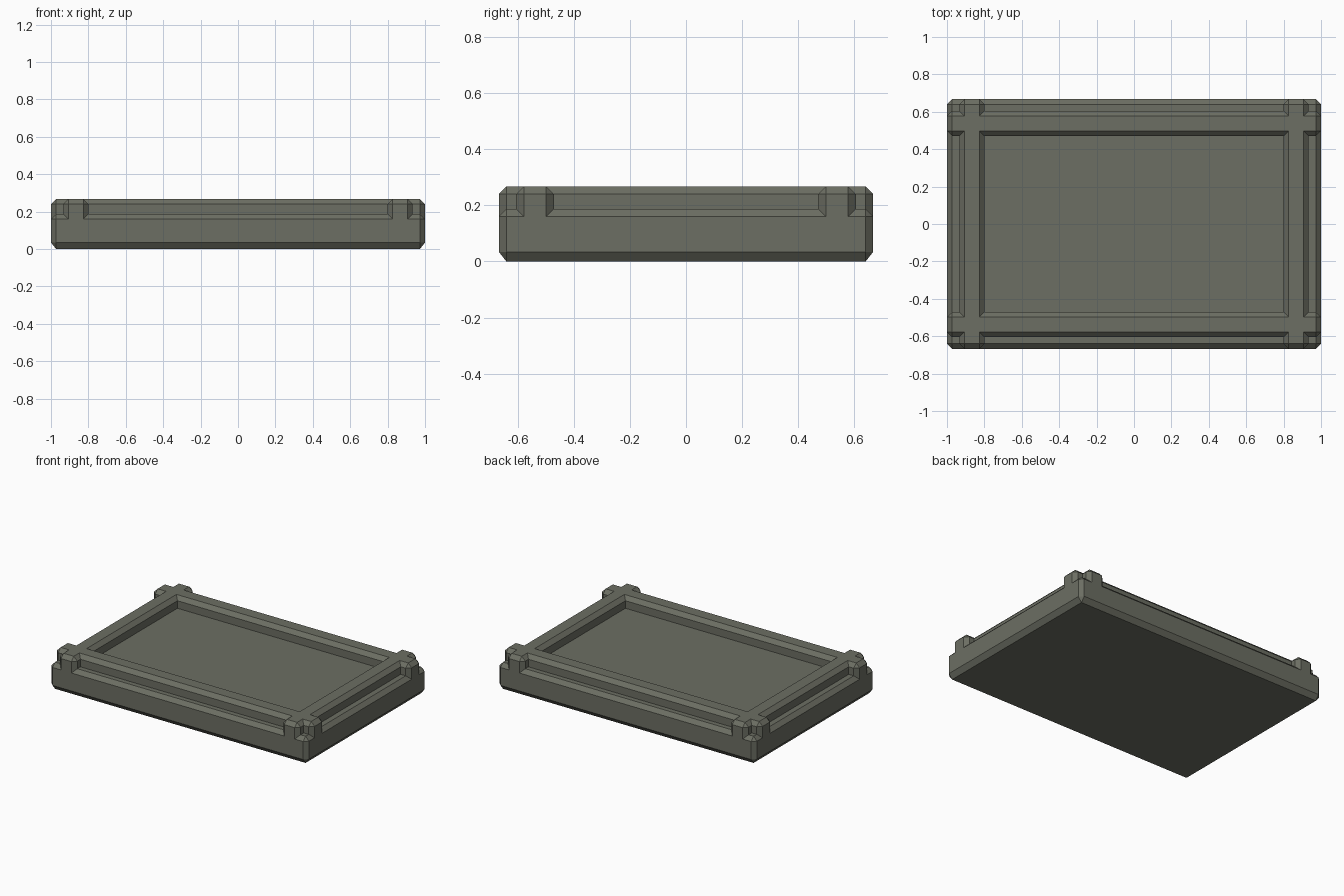
import bpy, bmesh
from mathutils import Matrix, Vector

if "Cube" in bpy.data.objects:
    bpy.data.objects.remove(bpy.data.objects["Cube"])

C = 0.027  # chamfer size

mat = bpy.data.materials.new("olive_grey")
mat.diffuse_color = (0.15, 0.157, 0.125, 1)
mat.use_nodes = True
mat.node_tree.nodes["Principled BSDF"].inputs["Base Color"].default_value = mat.diffuse_color


def chamfered_box(name, lo, hi):
    """Box between two corners with every edge chamfered."""
    lo, hi = Vector(lo), Vector(hi)
    bm = bmesh.new()
    bmesh.ops.create_cube(bm, size=1, matrix=Matrix.Translation((lo + hi) / 2)
                          @ Matrix.Diagonal((*(hi - lo), 1)))
    bmesh.ops.bevel(bm, geom=bm.edges[:], offset=C, segments=1, profile=0.5,
                    affect='EDGES', clamp_overlap=False)
    bmesh.ops.recalc_face_normals(bm, faces=bm.faces[:])
    me = bpy.data.meshes.new(name)
    bm.to_mesh(me)
    bm.free()
    me.materials.append(mat)
    ob = bpy.data.objects.new(name, me)
    bpy.context.collection.objects.link(ob)
    return ob


# Base slab, with a slightly taller chamfer at the bottom
base = chamfered_box("tray_body", (-1, -0.667, 0), (1, 0.667, 0.187))
for v in base.data.vertices:
    if abs(v.co.z - C) < 0.002:
        v.co.z = 0.034

# Four crossing rim bars, ends flush with the slab sides
bars = []
for s in (-1, 1):
    y0, y1 = sorted((s * 0.471, s * 0.605))
    x0, x1 = sorted((s * 0.80, s * 0.934))
    bars.append(chamfered_box("long_rim_bar", (-1, y0, 0.08), (1, y1, 0.267)))
    bars.append(chamfered_box("short_rim_bar", (x0, -0.667, 0.08), (x1, 0.667, 0.267)))

# Fuse the bars with the slab
bpy.context.view_layer.objects.active = base
for bar in bars:
    mod = base.modifiers.new("fuse", 'BOOLEAN')
    mod.operation = 'UNION'
    mod.solver = 'EXACT'
    mod.object = bar
    bpy.ops.object.modifier_apply(modifier=mod.name)
    bpy.data.objects.remove(bar)
